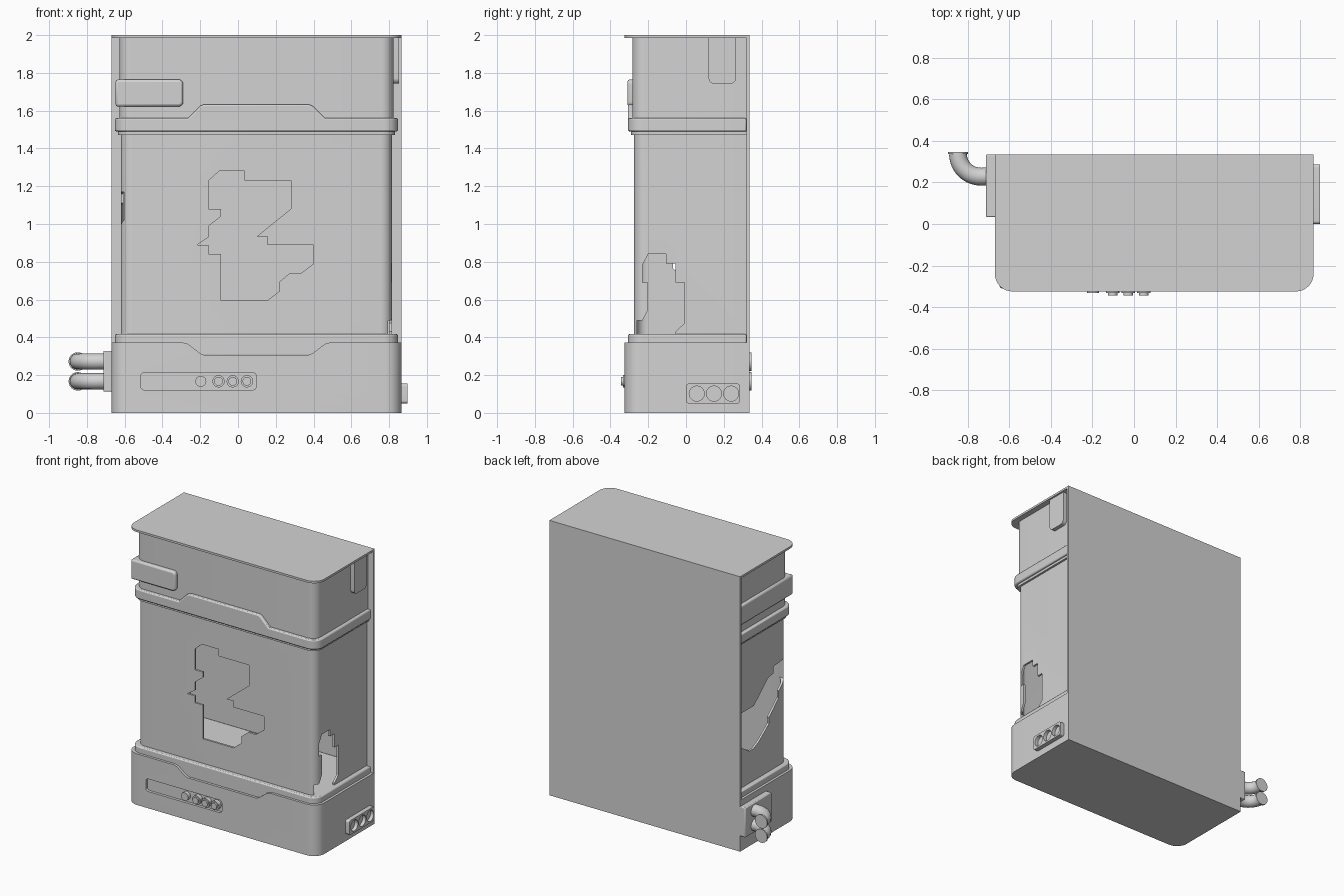
import bpy, bmesh, math
from mathutils import Vector

cube = bpy.data.objects.get("Cube")
if cube:
    bpy.data.objects.remove(cube, do_unlink=True)

GREY = (0.65, 0.65, 0.65, 1)
grey = bpy.data.materials.new("plain grey")
grey.use_nodes = True
grey.diffuse_color = GREY
grey.node_tree.nodes["Principled BSDF"].inputs["Base Color"].default_value = GREY
parts = []


def prism(name, pts, axis, lo, hi):
    """Extrude a 2D outline along an axis between lo and hi."""
    place = {"x": lambda a, b: (lo, a, b),
             "y": lambda a, b: (a, lo, b),
             "z": lambda a, b: (a, b, lo)}[axis]
    bm = bmesh.new()
    face = bm.faces.new([bm.verts.new(place(a, b)) for a, b in pts])
    out = bmesh.ops.extrude_face_region(bm, geom=[face])
    move = Vector([hi - lo if axis == k else 0 for k in "xyz"])
    bmesh.ops.translate(bm, vec=move,
                        verts=[v for v in out["geom"] if isinstance(v, bmesh.types.BMVert)])
    bmesh.ops.recalc_face_normals(bm, faces=bm.faces)
    mesh = bpy.data.meshes.new(name)
    bm.to_mesh(mesh)
    bm.free()
    mesh.materials.append(grey)
    ob = bpy.data.objects.new(name, mesh)
    bpy.context.collection.objects.link(ob)
    parts.append(ob)
    return ob


def rounded(a0, a1, b0, b1, low_left, low_right, top_right=0, top_left=0):
    """Rectangle outline with its own radius at each corner."""
    pts = []
    for (a, b, sa, sb, r, start) in ((a0, b0, 1, 1, low_left, 180), (a1, b0, -1, 1, low_right, 270),
                                     (a1, b1, -1, -1, top_right, 0), (a0, b1, 1, -1, top_left, 90)):
        if r == 0:
            pts.append((a, b))
            continue
        for i in range(9):
            t = math.radians(start + 90 * i / 8)
            pts.append((a + sa * r + r * math.cos(t), b + sb * r + r * math.sin(t)))
    return pts


def circle(a, b, r, n=24):
    return [(a + r * math.cos(math.tau * i / n), b + r * math.sin(math.tau * i / n)) for i in range(n)]


def shell(name, inset, z0, z1, back=0.32, r=None):
    """Cabinet outline with rounded front corners, inset from the base."""
    r = max(0.03, 0.085 - inset * 0.5) if r is None else r
    pts = rounded(-0.67 + inset, 0.865 - inset, -0.325 + inset, back, r, r)
    return prism(name, pts, "z", z0, z1)


def cut(ob, cutter):
    mod = ob.modifiers.new("cut", "BOOLEAN")
    mod.operation, mod.solver, mod.object = "DIFFERENCE", "EXACT", cutter
    with bpy.context.temp_override(object=ob, active_object=ob, selected_objects=[ob]):
        bpy.ops.object.modifier_apply(modifier=mod.name)
    parts.remove(cutter)
    bpy.data.objects.remove(cutter, do_unlink=True)


def bevel(ob, width):
    mod = ob.modifiers.new("soft edges", "BEVEL")
    mod.width, mod.segments, mod.angle_limit = width, 2, math.radians(50)


# Back panel, lid, upper body
prism("back_panel", rounded(-0.67, 0.865, 0, 1.985, 0, 0), "y", 0.32, 0.335)
shell("lid", 0, 1.985, 2.0, back=0.335)
shell("upper_body", 0.042, 1.5, 1.985)

# Hollow middle casing with broken openings
casing = shell("middle_casing", 0.05, 0.36, 1.5)
cut(casing, shell("cavity", 0.065, 0.3, 1.6, back=0.4))
front_hole = [(-.155, 1.23), (-.10, 1.28), (.035, 1.28), (.035, 1.23), (.28, 1.23), (.28, 1.08),
              (.10, .935), (.155, .935), (.155, .89), (.40, .89), (.40, .79), (.335, .74),
              (.275, .74), (.22, .695), (.22, .645), (.155, .595), (-.09, .595), (-.09, .84),
              (-.155, .84), (-.155, .89), (-.215, .89), (-.155, .93), (-.155, .99), (-.09, 1.04),
              (-.09, 1.08), (-.155, 1.08)]
left_hole = [(-.23, .785), (-.20, .84), (-.105, .84), (-.105, .79), (-.055, .79), (-.055, .69),
             (-.008, .69), (-.008, .475), (-.055, .43), (-.055, .38), (-.26, .38), (-.26, .49),
             (-.23, .49), (-.20, .545), (-.20, .69), (-.23, .69)]
right_hole = [(-.255, 1.17), (-.12, 1.16), (-.12, 1.11), (-.055, 1.10), (.045, 1.01), (.107, .96),
              (.25, .96), (.25, .71), (.157, .65), (.11, .65), (.045, .68), (-.07, .765),
              (-.07, .81), (-.18, .91), (-.18, .96), (-.255, 1.02)]
cut(casing, prism("cutter", front_hole, "y", -0.4, -0.1))
cut(casing, prism("cutter", left_hole, "x", 0.7, 1.0))
cut(casing, prism("cutter", right_hole, "x", -0.8, -0.5))

# Bands above and below the casing
bevel(shell("upper_band", 0.018, 1.49, 1.56), 0.008)
shell("upper_band_lip", 0.035, 1.472, 1.49)
bevel(shell("lower_band", 0.018, 0.3, 0.417), 0.008)
crest = [(-.29, 1.53), (-.29, 1.555), (-.265, 1.56), (-.20, 1.625), (-.18, 1.633), (.375, 1.633),
         (.395, 1.625), (.46, 1.56), (.485, 1.555), (.485, 1.53)]
bevel(prism("upper_band_crest", crest, "y", -0.307, -0.27), 0.008)

# Base with a stepped front notch and a control recess
base = shell("base", 0, 0, 0.372)
notch = [(-.31, .40), (-.29, .372), (-.265, .365), (-.20, .315), (-.18, .307), (.375, .307),
         (.395, .315), (.46, .365), (.485, .372), (.505, .40)]
cut(base, prism("cutter", notch, "y", -0.4, -0.305))
cut(base, prism("cutter", rounded(-.515, .0975, .122, .213, .02, .02, .02, .02), "y", -0.4, -0.305))

# Controls in the recess
prism("flat_button", circle(-0.197, 0.167, 0.029), "y", -0.333, -0.30)
for x in (-0.103, -0.028, 0.047):
    prism("knob_collar", circle(x, 0.167, 0.033, 12), "y", -0.333, -0.30)
    prism("knob_cap", circle(x, 0.167, 0.023), "y", -0.345, -0.333)

# Wrap-round plate at the upper front corner
plate = prism("corner_plate", rounded(-.648, -.29, 1.622, 1.765, 0, .025, .025, 0), "y", -0.31, 0.32)
bevel(plate, 0.012)

# Hanging tab on the left side
prism("side_tab", rounded(.12, .265, 1.743, 1.985, .03, .03), "x", 0.80, 0.852)

# Socket block with three round sockets
socket = prism("socket_block", rounded(0, .287, .05, .155, .015, .015, .015, .015), "x", 0.86, 0.897)
for y in (0.057, 0.148, 0.239):
    cut(socket, prism("cutter", circle(y, 0.102, 0.04), "x", 0.872, 0.95))

# Pipe mount and two elbow pipes
bevel(prism("pipe_mount", rounded(.033, .335, .112, .328, 0, 0), "x", -0.713, -0.66), 0.006)
for z in (0.272, 0.167):
    path = [(-0.70, 0.228)] + [(-0.738 - 0.11 * math.sin(t), 0.338 - 0.11 * math.cos(t))
                               for t in (math.pi / 2 * i / 10 for i in range(11))]
    curve = bpy.data.curves.new("elbow_pipe", "CURVE")
    curve.dimensions = "3D"
    curve.bevel_depth, curve.bevel_resolution, curve.use_fill_caps = 0.043, 6, True
    spline = curve.splines.new("POLY")
    spline.points.add(len(path) - 1)
    for p, (x, y) in zip(spline.points, path):
        p.co = (x, y, z, 1)
    spline.use_smooth = True
    curve.materials.append(grey)
    bpy.context.collection.objects.link(bpy.data.objects.new("elbow_pipe", curve))
    prism("pipe_end", circle(-0.848, z, 0.049), "y", 0.337, 0.348)

# Smooth the curved faces, keep hard edges
bpy.ops.object.select_all(action="DESELECT")
for ob in parts:
    ob.select_set(True)
bpy.context.view_layer.objects.active = parts[0]
bpy.ops.object.shade_smooth_by_angle(angle=math.radians(30))
